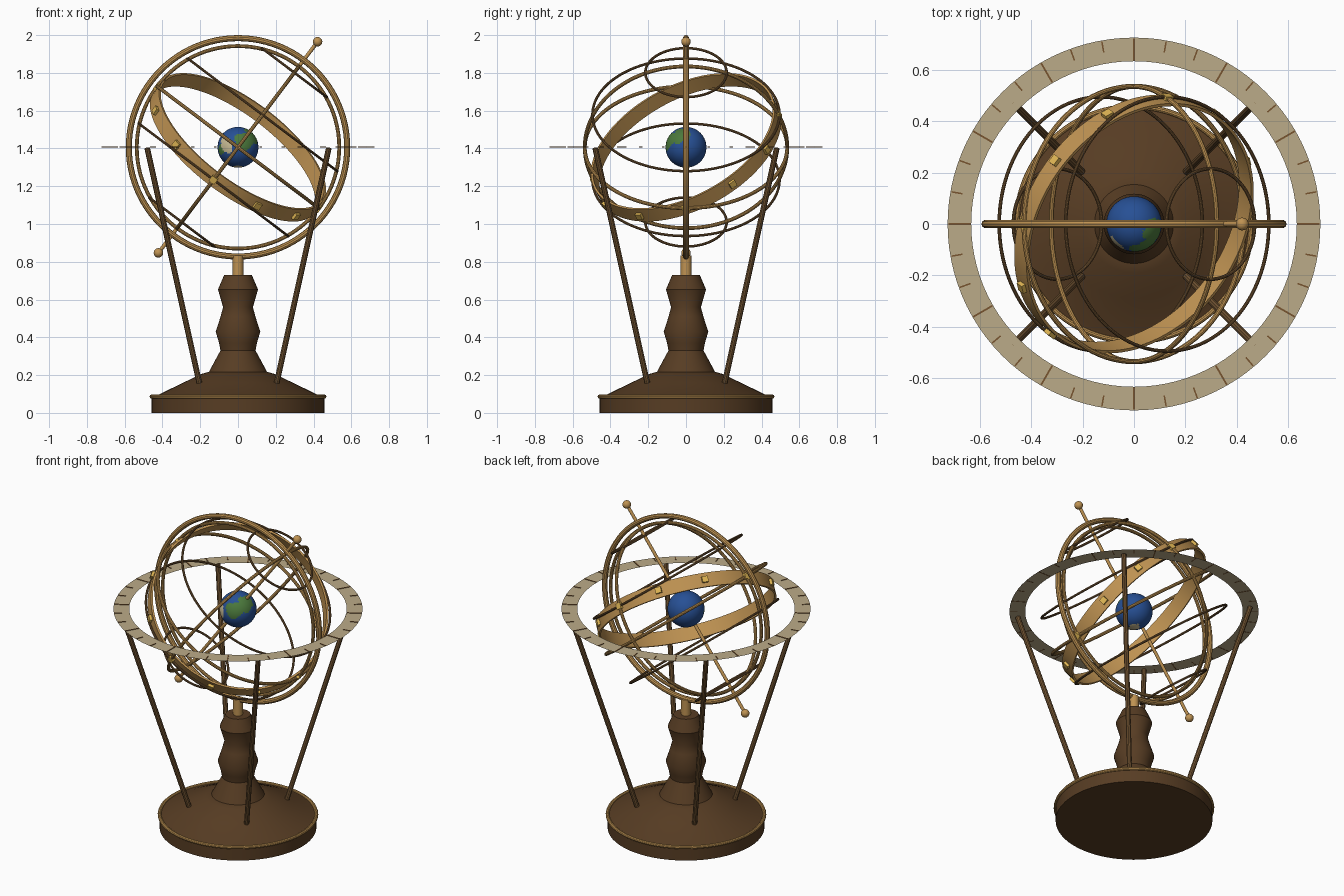
import bpy, bmesh, math
from mathutils import Matrix, Vector

if "Cube" in bpy.data.objects:
    bpy.data.objects.remove(bpy.data.objects["Cube"])

CZ = 1.406                                   # height of the sphere's centre
CENTER = Matrix.Translation((0, 0, CZ))
POLAR = CENTER @ Matrix.Rotation(math.radians(37), 4, 'Y')       # polar axis frame
ECLIPTIC = POLAR @ Matrix.Rotation(math.radians(23.5), 4, 'X')   # zodiac frame


def mat(name, r, g, b):
    m = bpy.data.materials.new(name)
    m.diffuse_color = (r, g, b, 1)
    m.use_nodes = True
    m.node_tree.nodes["Principled BSDF"].inputs["Base Color"].default_value = m.diffuse_color
    return m


GOLD = mat("brass", 0.52, 0.29, 0.085)
BRONZE = mat("dark_bronze", 0.18, 0.095, 0.034)
WOOD = mat("dark_wood", 0.095, 0.046, 0.017)
DIAL = mat("parchment", 0.50, 0.41, 0.25)
TICK = mat("tick_brown", 0.19, 0.09, 0.03)
BRIGHT = mat("bright_gold", 0.75, 0.47, 0.09)
SEA = mat("sea_blue", 0.02, 0.08, 0.30)
LAND = mat("land_green", 0.07, 0.19, 0.045)
SAND = mat("sand", 0.58, 0.50, 0.30)


def finish(name, bm, material, matrix=Matrix(), smooth=35):
    me = bpy.data.meshes.new(name)
    bm.to_mesh(me)
    bm.free()
    me.transform(matrix)
    me.materials.append(material)
    ob = bpy.data.objects.new(name, me)
    bpy.context.collection.objects.link(ob)
    if smooth:
        bpy.ops.object.select_all(action='DESELECT')
        ob.select_set(True)
        bpy.context.view_layer.objects.active = ob
        bpy.ops.object.shade_smooth_by_angle(angle=math.radians(smooth))
    return ob


def lathe(name, profile, material, matrix=Matrix(), closed=False, seg=64):
    bm = bmesh.new()
    rows = [[bm.verts.new((r * math.cos(2 * math.pi * i / seg),
                           r * math.sin(2 * math.pi * i / seg), z))
             for i in range(seg)] for r, z in profile]
    pairs = list(zip(rows, rows[1:])) + ([(rows[-1], rows[0])] if closed else [])
    for a, b in pairs:
        for i in range(seg):
            j = (i + 1) % seg
            bm.faces.new((a[i], a[j], b[j], b[i]))
    bmesh.ops.remove_doubles(bm, verts=bm.verts, dist=1e-6)
    return finish(name, bm, material, matrix)


def ring(name, radius, tube, material, matrix, height=0.0, seg=96):
    prof = [(radius + tube * math.cos(k * math.pi / 5),
             height + tube * math.sin(k * math.pi / 5)) for k in range(10)]
    return lathe(name, prof, material, matrix, True, seg)


def rod(name, p, q, radius, material, sides=12):
    p, q = Vector(p), Vector(q)
    d = q - p
    bm = bmesh.new()
    bmesh.ops.create_cone(bm, cap_ends=True, segments=sides, radius1=radius,
                          radius2=radius, depth=d.length)
    m = Matrix.Translation((p + q) / 2) @ d.to_track_quat('Z', 'Y').to_matrix().to_4x4()
    return finish(name, bm, material, m)


def ball(name, radius, material, matrix, u=24, v=16):
    bm = bmesh.new()
    bmesh.ops.create_uvsphere(bm, u_segments=u, v_segments=v, radius=radius)
    return finish(name, bm, material, matrix)


def boxes(name, placements, size, material):
    bm = bmesh.new()
    for m in placements:
        bmesh.ops.create_cube(bm, size=1, matrix=m @ Matrix.Diagonal((*size, 1)))
    return finish(name, bm, material, smooth=0)


def spin(angle, radius, z=0.0):
    return Matrix.Rotation(math.radians(angle), 4, 'Z') @ Matrix.Translation((radius, 0, z))


# Turned pedestal, brass trim and neck
lathe("base_plinth", [(0, 0), (0.457, 0), (0.457, 0.085), (0.43, 0.092), (0.29, 0.16),
                      (0.19, 0.207), (0.155, 0.217), (0, 0.217)], WOOD)
lathe("pedestal", [(0.155, 0.215), (0.093, 0.33), (0.1, 0.37), (0.118, 0.43), (0.092, 0.51),
                   (0.079, 0.56), (0.106, 0.653), (0.073, 0.73), (0, 0.73)], WOOD, seg=48)
ring("base_trim", 0.457, 0.011, GOLD, Matrix(), 0.086)
rod("neck", (0, 0, 0.72), (0, 0, 0.832), 0.028, GOLD, 24)

# Four splayed legs carrying the horizon dial
for k in range(4):
    c, s = math.cos(math.pi * (k + 0.5) / 2), math.sin(math.pi * (k + 0.5) / 2)
    rod(f"leg_{k + 1}", (0.29 * c, 0.29 * s, 0.16), (0.68 * c, 0.68 * s, 1.402),
        0.015, BRONZE, 10)

# Horizon dial with degree ticks
lathe("horizon_dial", [(0.726, 0), (0.634, 0)], DIAL, CENTER, seg=96)
boxes("long_ticks", [CENTER @ spin(a, 0.68, 0.001) for a in range(0, 360, 30)],
      (0.086, 0.007, 0.004), TICK)
boxes("short_ticks", [CENTER @ spin(a, 0.7, 0.001) for a in range(0, 360, 10) if a % 30],
      (0.044, 0.006, 0.004), TICK)

# Meridian and the two colure rings
UPRIGHT = Matrix.Rotation(math.pi / 2, 4, 'X')
ring("meridian_ring", 0.578, 0.016, GOLD, CENTER @ UPRIGHT)
ring("colure_ring_a", 0.536, 0.010, GOLD, POLAR @ UPRIGHT)
ring("colure_ring_b", 0.536, 0.010, GOLD, POLAR @ Matrix.Rotation(math.pi / 2, 4, 'Y'))

# Equator, tropics and polar circles
ring("equator_ring", 0.536, 0.010, GOLD, POLAR)
for label, lat in (("north_tropic", 23.5), ("south_tropic", -23.5),
                   ("north_polar_circle", 66.5), ("south_polar_circle", -66.5)):
    t = math.radians(lat)
    ring(label, 0.54 * math.cos(t), 0.007, BRONZE, POLAR, 0.54 * math.sin(t))

# Ecliptic band with twelve markers
lathe("ecliptic_band", [(0.519, -0.043), (0.531, -0.043), (0.531, 0.043), (0.519, 0.043)],
      GOLD, ECLIPTIC, True, 96)
boxes("ecliptic_markers", [ECLIPTIC @ spin(a, 0.536) for a in range(0, 360, 30)],
      (0.022, 0.036, 0.036), BRIGHT)

# Polar axis with ball finials
rod("polar_axis", POLAR @ Vector((0, 0, -0.70)), POLAR @ Vector((0, 0, 0.70)), 0.010, GOLD)
for label, z in (("north_finial", 0.70), ("south_finial", -0.70)):
    ball(label, 0.025, GOLD, POLAR @ Matrix.Translation((0, 0, z)))

# Globe with land patches chosen by direction
globe = ball("globe", 0.108, SEA, CENTER, 64, 40)
globe.data.materials.append(LAND)
globe.data.materials.append(SAND)
PATCHES = [((0.75, -0.25, 0.6), 26, 1), ((0.35, -0.85, 0.35), 26, 1),
           ((-0.8, -0.6, -0.1), 18, 1), ((-0.6, -0.75, 0.12), 22, 2), ((0, 0, -1), 20, 2)]
for f in globe.data.polygons:
    d = (f.center - Vector((0, 0, CZ))).normalized()
    for direction, size, index in PATCHES:
        wobble = 4 * math.sin(9 * d.x + 5 * d.z) + 3 * math.sin(13 * d.y)
        if math.degrees(d.angle(Vector(direction))) < size + wobble:
            f.material_index = index
